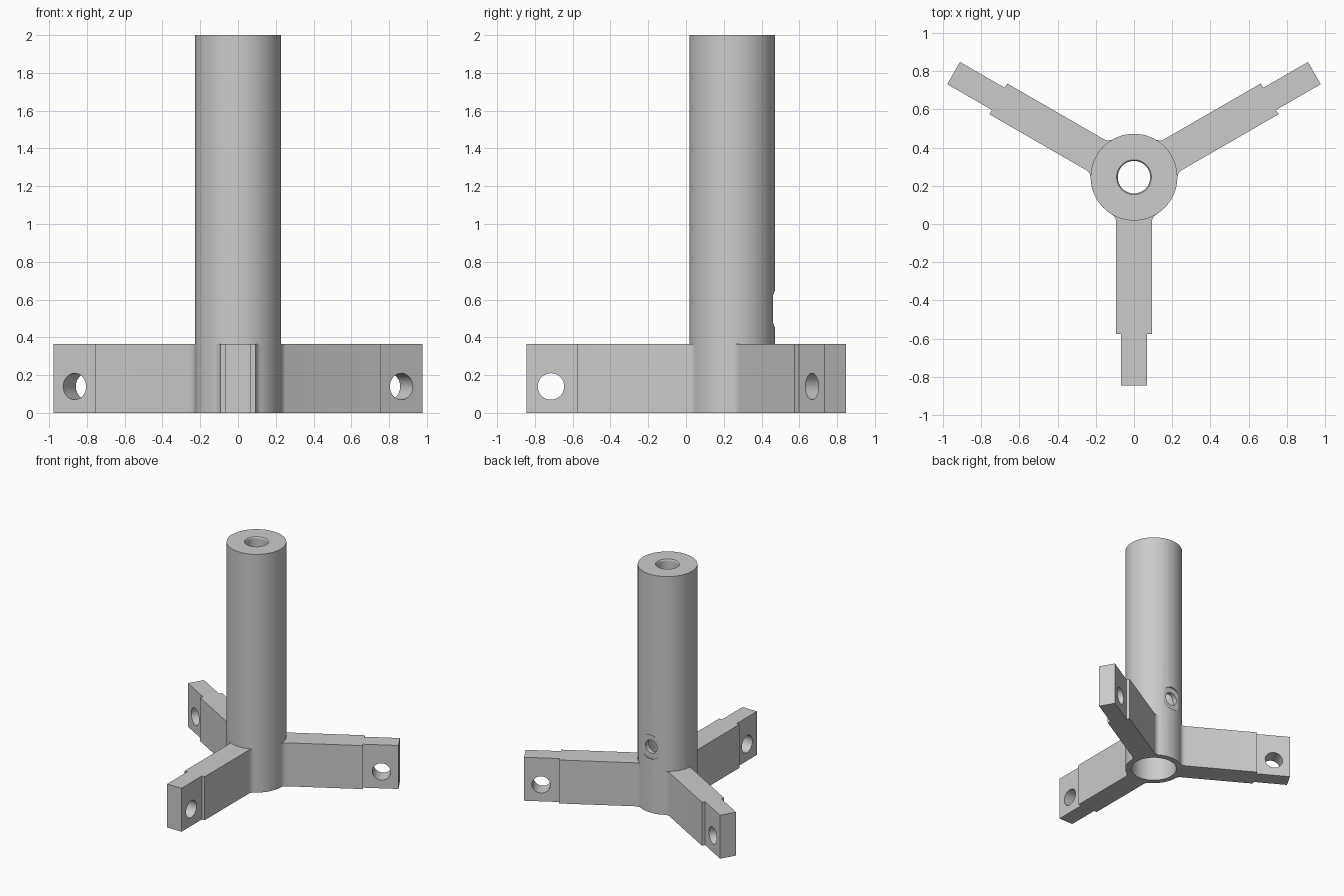
import bpy, bmesh, math
from mathutils import Matrix, Vector

if "Cube" in bpy.data.objects:
    bpy.data.objects.remove(bpy.data.objects["Cube"])

HUB_Y, TUBE_R, BORE_R, TOP_HOLE_R = 0.245, 0.227, 0.18, 0.085
ARM_H, ARM_W, TIP_W = 0.365, 0.093, 0.067
STEP, REACH, FILLET = 0.82, 1.09, 0.05

grey = bpy.data.materials.new("machined grey")
grey.use_nodes = True
grey.diffuse_color = (0.6, 0.6, 0.6, 1)
grey.node_tree.nodes["Principled BSDF"].inputs["Base Color"].default_value = (0.6, 0.6, 0.6, 1)


def make_object(name, bm):
    bmesh.ops.recalc_face_normals(bm, faces=bm.faces)
    mesh = bpy.data.meshes.new(name)
    bm.to_mesh(mesh)
    bm.free()
    mesh.materials.append(grey)
    obj = bpy.data.objects.new(name, mesh)
    bpy.context.collection.objects.link(obj)
    return obj


def cylinder_y(name, radius, y0, y1, z, x_axis=False):
    """Cutter lying along y, or along x."""
    bm = bmesh.new()
    axis = 'Y' if x_axis else 'X'
    spot = Vector(((y0 + y1) / 2, 0, z)) if x_axis else Vector((0, (y0 + y1) / 2, z))
    bmesh.ops.create_cone(bm, cap_ends=True, segments=40, radius1=radius, radius2=radius,
                          depth=y1 - y0,
                          matrix=Matrix.Translation(spot) @ Matrix.Rotation(math.pi / 2, 4, axis))
    return make_object(name, bm)


def boolean(obj, tool, operation):
    mod = obj.modifiers.new("boolean", 'BOOLEAN')
    mod.operation, mod.solver, mod.object = operation, 'EXACT', tool
    bpy.context.view_layer.objects.active = obj
    bpy.ops.object.modifier_apply(modifier=mod.name)
    bpy.data.objects.remove(tool)


# Hollow column, wide bore below and a narrow hole through the top
profile = [(BORE_R, 0), (TUBE_R, 0), (TUBE_R, 2), (TOP_HOLE_R + 0.006, 2),
           (TOP_HOLE_R, 1.99), (TOP_HOLE_R, 1.1), (BORE_R, 1.1)]
bm = bmesh.new()
ring = [bm.verts.new((r, 0, z)) for r, z in profile]
edges = [bm.edges.new((ring[i - 1], ring[i])) for i in range(len(ring))]
bmesh.ops.spin(bm, geom=ring + edges, cent=(0, 0, 0), axis=(0, 0, 1),
               angle=math.tau, steps=64, use_duplicate=False)
bmesh.ops.remove_doubles(bm, verts=bm.verts, dist=0.0005)
stand = make_object("column_with_arms", bm)

# Spot-faced screw hole in the back
boolean(stand, cylinder_y("spot_face_cutter", 0.1, TUBE_R - 0.012, 0.4, 0.55), 'DIFFERENCE')
boolean(stand, cylinder_y("screw_hole_cutter", 0.055, 0.1, 0.4, 0.55), 'DIFFERENCE')


def make_arm(angle):
    # Half outline from tube wall through the root fillet to the stepped tip
    cx = ARM_W + FILLET
    cd = math.sqrt((TUBE_R + FILLET) ** 2 - cx ** 2)
    turn = math.atan2(cd, cx)
    side = [(0.19, 0.11)]
    for i in range(7):
        a = math.pi + turn * (1 - i / 6)
        side.append((cd + FILLET * math.sin(a), cx + FILLET * math.cos(a)))
    side += [(STEP, ARM_W), (STEP, TIP_W), (REACH, TIP_W)]
    outline = side + [(d, -w) for d, w in reversed(side)]
    bm = bmesh.new()
    face = bm.faces.new([bm.verts.new((d, w, 0)) for d, w in outline])
    up = bmesh.ops.extrude_face_region(bm, geom=[face])["geom"]
    bmesh.ops.translate(bm, vec=(0, 0, ARM_H),
                        verts=[v for v in up if isinstance(v, bmesh.types.BMVert)])
    arm = make_object("arm", bm)
    # Bolt hole across the tip
    hole = cylinder_y("bolt_hole_cutter", 0.07, -0.2, 0.2, 0.14)
    hole.data.transform(Matrix.Translation((0.96, 0, 0)))
    boolean(arm, hole, 'DIFFERENCE')
    arm.data.transform(Matrix.Rotation(math.radians(angle), 4, 'Z'))
    return arm


# Three arms merged into the column
for angle in (30, 150, 270):
    boolean(stand, make_arm(angle), 'UNION')

stand.data.transform(Matrix.Translation((0, HUB_Y, 0)))
bpy.ops.object.select_all(action='DESELECT')
stand.select_set(True)
bpy.context.view_layer.objects.active = stand
bpy.ops.object.shade_smooth_by_angle(angle=math.radians(25))
